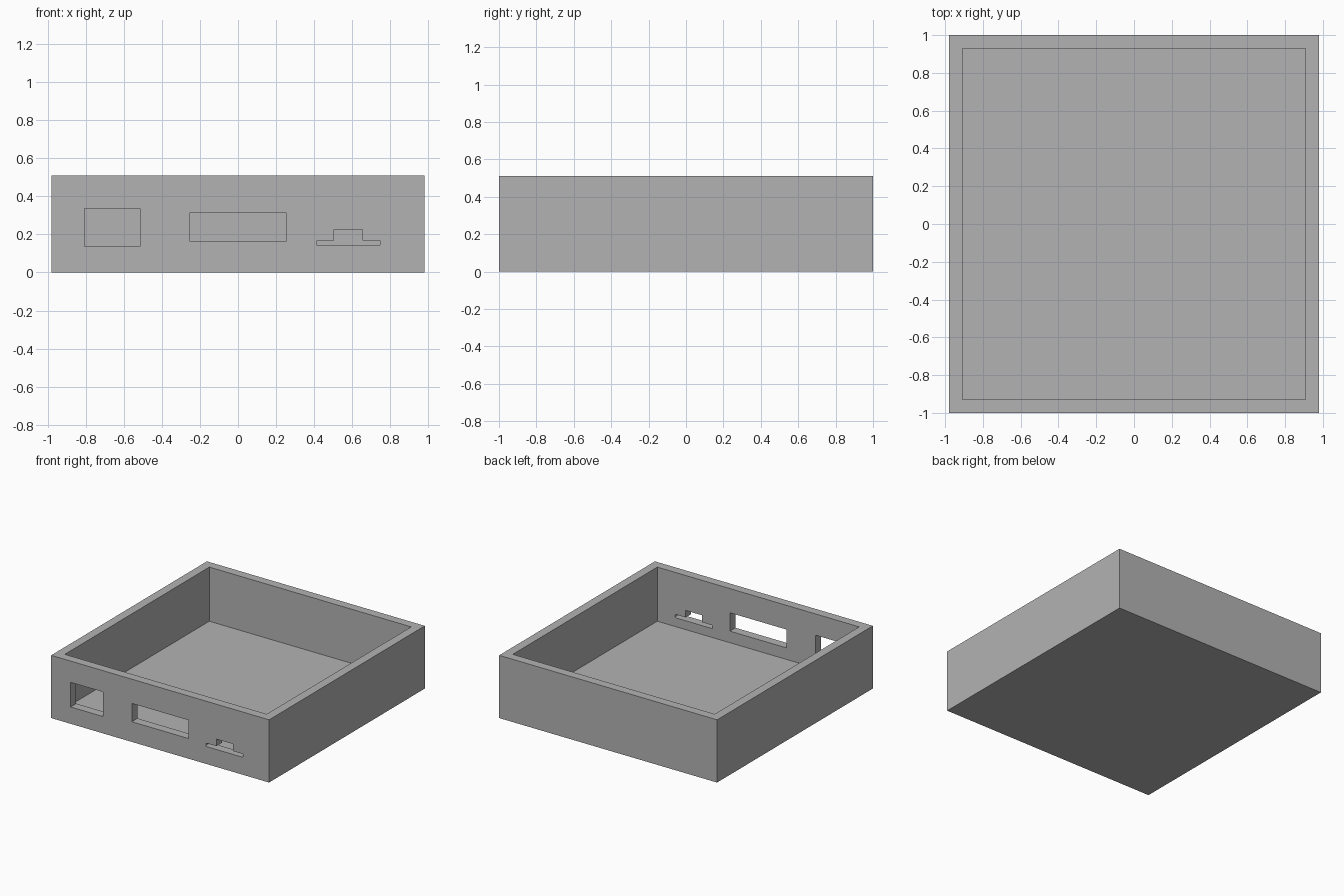
import bpy, bmesh, math

cube = bpy.data.objects.get("Cube")
if cube:
    bpy.data.objects.remove(cube, do_unlink=True)

HALF_X, HALF_Y, HEIGHT = 0.98, 1.0, 0.51
WALL, FLOOR = 0.072, 0.07

grey = bpy.data.materials.new("plain grey")
grey.use_nodes = True
colour = (0.45, 0.45, 0.45, 1)
grey.diffuse_color = colour
grey.node_tree.nodes["Principled BSDF"].inputs["Base Color"].default_value = colour


def prism(name, outline, start, depth):
    """Extrude a closed 3D outline by a depth vector."""
    bm = bmesh.new()
    face = bm.faces.new([bm.verts.new([p + s for p, s in zip(pt, start)]) for pt in outline])
    extruded = bmesh.ops.extrude_face_region(bm, geom=[face])["geom"]
    verts = [v for v in extruded if isinstance(v, bmesh.types.BMVert)]
    bmesh.ops.translate(bm, verts=verts, vec=depth)
    bmesh.ops.recalc_face_normals(bm, faces=bm.faces)
    mesh = bpy.data.meshes.new(name)
    bm.to_mesh(mesh)
    bm.free()
    mesh.materials.append(grey)
    obj = bpy.data.objects.new(name, mesh)
    bpy.context.collection.objects.link(obj)
    return obj


def box(name, x, y, z):
    outline = [(x[0], y[0], 0), (x[1], y[0], 0), (x[1], y[1], 0), (x[0], y[1], 0)]
    return prism(name, outline, (0, 0, z[0]), (0, 0, z[1] - z[0]))


# Open tray: solid block with the inside hollowed out
tray = box("tray", (-HALF_X, HALF_X), (-HALF_Y, HALF_Y), (0, HEIGHT))
inner_x, inner_y = HALF_X - WALL, HALF_Y - WALL
cutters = [box("cavity_cutter", (-inner_x, inner_x), (-inner_y, inner_y), (FLOOR, HEIGHT + 0.1))]

# Rectangular ports through the front wall
front = (-HALF_Y - 0.1, -HALF_Y + WALL + 0.05)
cutters.append(box("square_port_cutter", (-0.805, -0.515), front, (0.137, 0.337)))
cutters.append(box("wide_port_cutter", (-0.255, 0.255), front, (0.164, 0.313)))

# Stepped slot with rounded ends, mirrored about its own centre
centre, low, step, top = 0.579, 0.142, 0.169, 0.226
half_slot, half_tab, radius = 0.168, 0.074, 0.008
right = []
for corner_z, first in ((low + radius, -90), (step - radius, 0)):
    for i in range(4):
        a = math.radians(first + i * 30)
        right.append((half_slot - radius + radius * math.cos(a), corner_z + radius * math.sin(a)))
right += [(half_tab, step), (half_tab, top)]
profile = right + [(-x, z) for x, z in reversed(right)]
outline = [(x, 0, z) for x, z in profile]
cutters.append(prism("slot_cutter", outline, (centre, front[0], 0), (0, front[1] - front[0], 0)))

# Apply the cuts, then drop the cutters
for cutter in cutters:
    cutter.hide_render = True
    mod = tray.modifiers.new(cutter.name, "BOOLEAN")
    mod.operation = "DIFFERENCE"
    mod.solver = "EXACT"
    mod.object = cutter
bpy.context.view_layer.objects.active = tray
tray.select_set(True)
for mod in list(tray.modifiers):
    bpy.ops.object.modifier_apply(modifier=mod.name)
for cutter in cutters:
    bpy.data.objects.remove(cutter, do_unlink=True)
